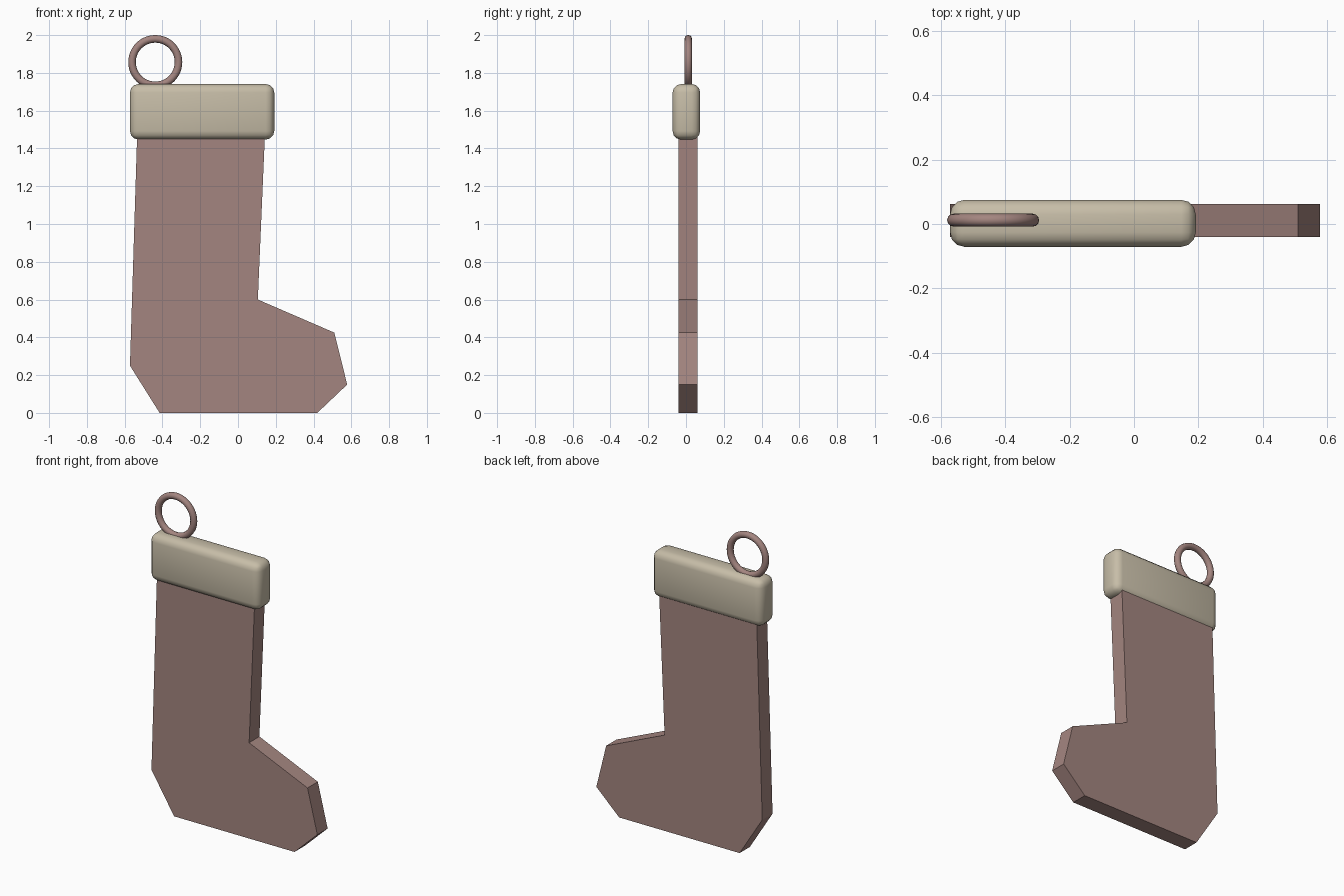
import bpy
import bmesh

if "Cube" in bpy.data.objects:
    bpy.data.objects.remove(bpy.data.objects["Cube"])


def material(name, colour):
    mat = bpy.data.materials.new(name)
    mat.diffuse_color = (*colour, 1)
    mat.use_nodes = True
    mat.node_tree.nodes["Principled BSDF"].inputs["Base Color"].default_value = mat.diffuse_color
    return mat


red = material("dusty_red", (0.37, 0.235, 0.215))
cream = material("cream", (0.57, 0.51, 0.39))


# Sock: flat outline extruded through its thickness
outline = [(-0.53, 1.60), (-0.572, 0.25), (-0.415, 0.0), (0.42, 0.0),
           (0.578, 0.15), (0.51, 0.425), (0.105, 0.60), (0.148, 1.60)]
bm = bmesh.new()
face = bm.faces.new([bm.verts.new((x, -0.04, z)) for x, z in outline])
result = bmesh.ops.extrude_face_region(bm, geom=[face])
moved = [g for g in result["geom"] if isinstance(g, bmesh.types.BMVert)]
bmesh.ops.translate(bm, vec=(0, 0.102, 0), verts=moved)
bmesh.ops.recalc_face_normals(bm, faces=bm.faces[:])
mesh = bpy.data.meshes.new("sock")
bm.to_mesh(mesh)
bm.free()
mesh.materials.append(red)
bpy.context.collection.objects.link(bpy.data.objects.new("sock", mesh))

# Cuff: soft rounded band around the opening
bpy.ops.mesh.primitive_cube_add(size=1, location=(-0.19, 0.002, 1.594))
cuff = bpy.context.object
cuff.name = "cuff"
cuff.scale = (0.764, 0.146, 0.294)
bpy.ops.object.transform_apply(location=False, rotation=False, scale=True)
bevel = cuff.modifiers.new("rounding", 'BEVEL')
bevel.width = 0.045
bevel.segments = 3
bpy.ops.object.modifier_apply(modifier="rounding")
bpy.ops.object.shade_smooth_by_angle(angle=0.7)
cuff.data.materials.append(cream)

# Hanging loop: upright ring partly sunk into the cuff
bpy.ops.mesh.primitive_torus_add(location=(-0.438, 0.012, 1.857),
                                 rotation=(1.570796, 0, 0),
                                 major_radius=0.123, minor_radius=0.02,
                                 major_segments=48, minor_segments=12)
loop = bpy.context.object
loop.name = "hanging_loop"
bpy.ops.object.shade_smooth()
loop.data.materials.append(red)
